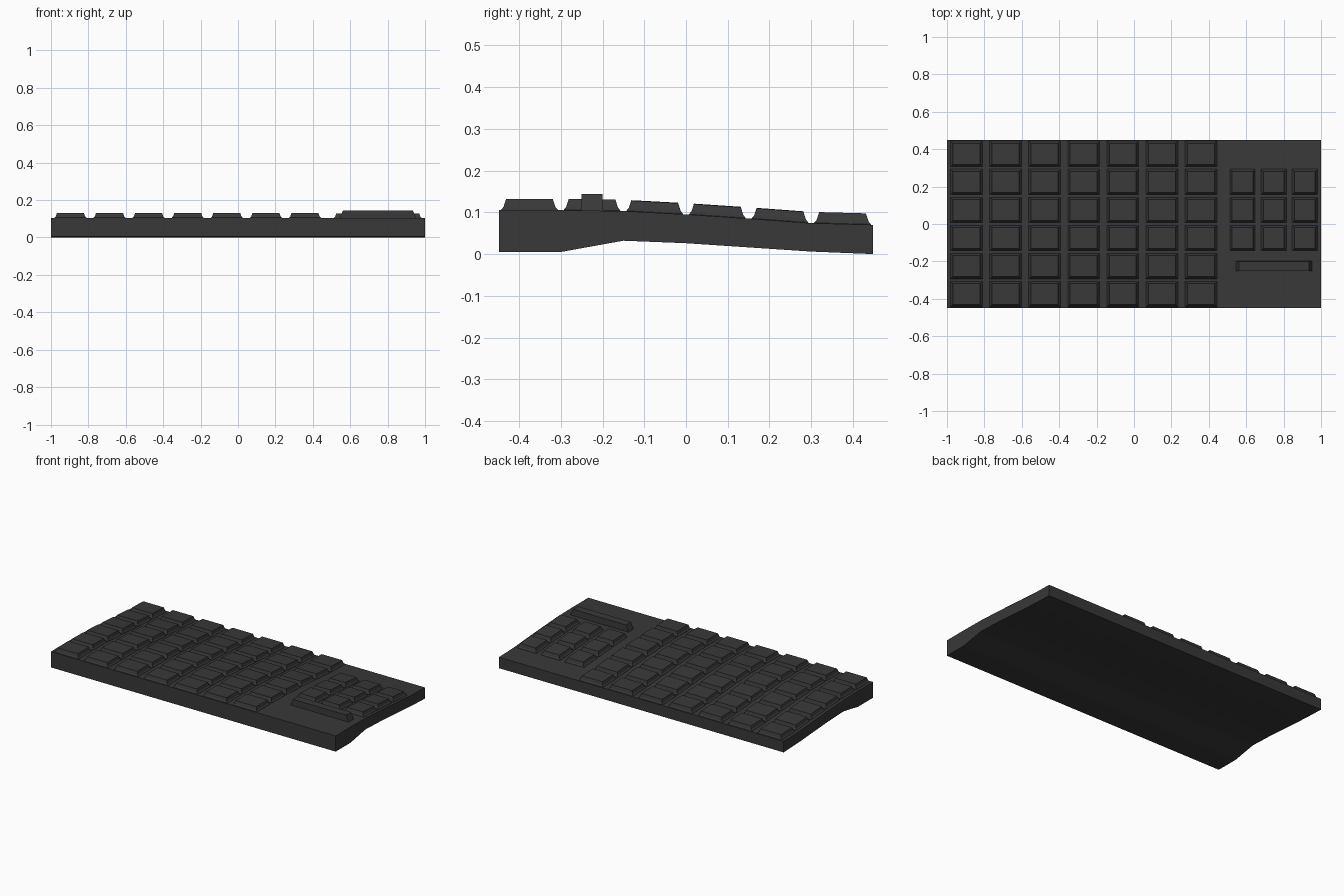
import bpy
import bmesh

cube = bpy.data.objects.get("Cube")
if cube:
    bpy.data.objects.remove(cube, do_unlink=True)

# One dark plastic colour for every part
plastic = bpy.data.materials.new("charcoal_plastic")
plastic.use_nodes = True
COLOUR = (0.04, 0.04, 0.04, 1)
plastic.diffuse_color = COLOUR
plastic.node_tree.nodes["Principled BSDF"].inputs["Base Color"].default_value = COLOUR

# Side profile of the case as (y, z) points, front to back
TOP = [(-0.448, 0.105), (-0.3, 0.105), (-0.15, 0.103), (0, 0.095),
       (0.15, 0.085), (0.3, 0.074), (0.448, 0.07)]
BOTTOM = [(-0.448, 0.005), (-0.3, 0.005), (-0.15, 0.032), (0, 0.026),
          (0.15, 0.016), (0.3, 0.006), (0.448, 0)]


def surface(y):
    """Height of the case top at depth y."""
    for (y0, z0), (y1, z1) in zip(TOP, TOP[1:]):
        if y <= y1:
            return z0 + (z1 - z0) * (y - y0) / (y1 - y0)
    return TOP[-1][1]


def finish(bm, name):
    bmesh.ops.recalc_face_normals(bm, faces=bm.faces)
    mesh = bpy.data.meshes.new(name)
    bm.to_mesh(mesh)
    bm.free()
    mesh.materials.append(plastic)
    obj = bpy.data.objects.new(name, mesh)
    bpy.context.collection.objects.link(obj)


def add_block(bm, x, y, rings):
    """Tapered block; each ring is (half width, half depth, height above case)."""
    loops = []
    for w, d, h in rings:
        front, back = surface(y - d) + h, surface(y + d) + h
        loops.append([bm.verts.new(co) for co in (
            (x - w, y - d, front), (x + w, y - d, front),
            (x + w, y + d, back), (x - w, y + d, back))])
    for low, high in zip(loops, loops[1:]):
        for i in range(4):
            j = (i + 1) % 4
            bm.faces.new((low[i], low[j], high[j], high[i]))
    bm.faces.new(loops[0][::-1])
    bm.faces.new(loops[-1])


def key_row(name, xs, y, w, d, height):
    """Row of keycaps with a flared foot and a flat top."""
    bm = bmesh.new()
    for x in xs:
        add_block(bm, x, y, [(w, d, -0.003), (w, d, 0.001),
                             (w - 0.007, d - 0.006, 0.008),
                             (w - 0.013, d - 0.012, height)])
    finish(bm, name)


# Case: extruded side profile
bm = bmesh.new()
outline = TOP + BOTTOM[::-1]
left = [bm.verts.new((1, y, z)) for y, z in outline]
right = [bm.verts.new((-1, y, z)) for y, z in outline]
for i in range(len(outline)):
    j = (i + 1) % len(outline)
    bm.faces.new((left[i], left[j], right[j], right[i]))
n = len(TOP)
for side in (left, right):
    for i in range(n - 1):
        bm.faces.new((side[i], side[i + 1], side[-2 - i], side[-1 - i]))
finish(bm, "case")

# Main keys: six rows of seven
for row in range(6):
    key_row(f"main_key_row_{row + 1}", [-0.896 + 0.209 * c for c in range(7)],
            -0.375 + 0.15 * row, 0.085, 0.068, 0.027)

# Small keypad: three rows of three
for row in range(3):
    key_row(f"keypad_row_{row + 1}", [0.58 + 0.167 * c for c in range(3)],
            -0.075 + 0.15 * row, 0.068, 0.068, 0.026)

# Long bar in front of the keypad
bm = bmesh.new()
add_block(bm, 0.748, -0.225, [(0.205, 0.026, -0.003), (0.187, 0.025, 0.04)])
finish(bm, "long_bar")
